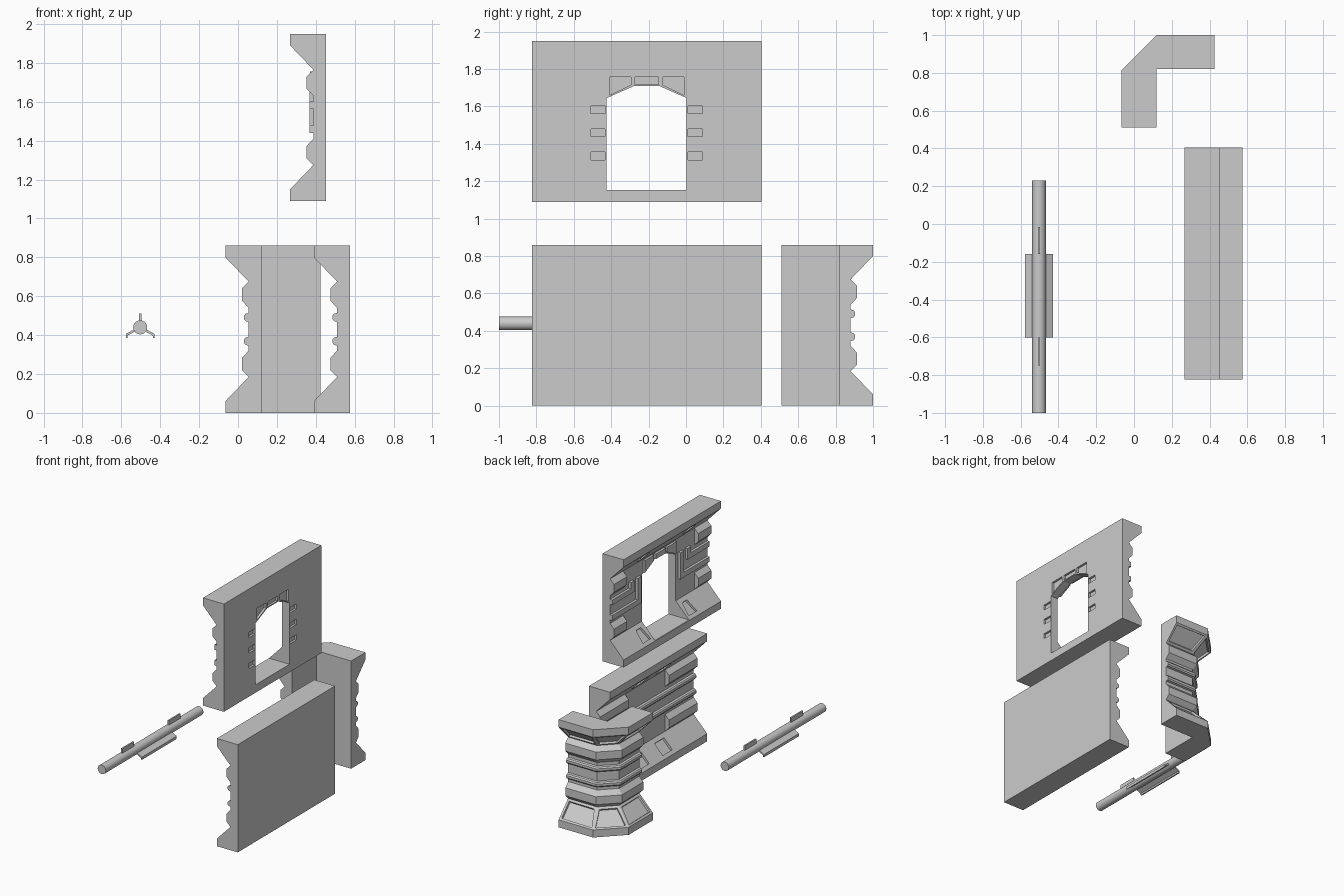
import bpy, bmesh, math
from mathutils import Matrix, Vector

if "Cube" in bpy.data.objects:
    bpy.data.objects.remove(bpy.data.objects["Cube"])

CY, HALF, H = -0.21, 0.614, 0.86      # wall centre, half length, height


def finish(name, bm):
    bmesh.ops.recalc_face_normals(bm, faces=bm.faces)
    me = bpy.data.meshes.new(name)
    bm.to_mesh(me)
    bm.free()
    ob = bpy.data.objects.new(name, me)
    bpy.context.collection.objects.link(ob)
    return ob


def prism(bm, pts, w0, w1, place):
    """Extrude a 2D outline from w0 to w1; place(u, v, w) gives the 3D point."""
    a = [bm.verts.new(place(u, v, w0)) for u, v in pts]
    b = [bm.verts.new(place(u, v, w1)) for u, v in pts]
    bm.faces.new(a)
    bm.faces.new(b[::-1])
    for i in range(len(pts)):
        j = (i + 1) % len(pts)
        bm.faces.new((a[i], b[i], b[j], a[j]))


def rect(u0, u1, v0, v1):
    return [(u0, v0), (u1, v0), (u1, v1), (u0, v1)]


def along_x(y, z, x):
    return (x, CY + y, z)


def along_y(x, z, y):
    return (x, CY + y, z)


def mirror_z(profile):
    return profile + [(d, H - z) for d, z in reversed(profile)]


def cut(ob, bm):
    cutter = finish("cutter", bm)
    m = ob.modifiers.new("cut", 'BOOLEAN')
    m.operation, m.solver, m.object = 'DIFFERENCE', 'EXACT', cutter
    bpy.context.view_layer.objects.active = ob
    bpy.ops.object.modifier_apply(modifier="cut")
    bpy.data.objects.remove(cutter)


# shared moulding outline: (inset depth, height), lower half then mirrored
SKIRT = [(0, 0), (0, .06), (.12, .185)]
RIDGE = [(.12, .185), (.085, .22), (.085, .283), (.12, .32)]
PIPE = [(.12, .346), (.104, .350), (.096, .360), (.096, .378), (.104, .388), (.12, .392)]


def slope_panels(bm, x0, z0, y, w_low, w_high):
    """Shallow recess cutters on the lower and upper sloped skirts."""
    for flip in (False, True):
        def place(u, v, w):
            x = .06 + (v - w) * .7071
            z = .1225 + (v + w) * .7071
            return (x0 + x, CY + y + u, z0 + (H - z if flip else z))
        prism(bm, [(-w_low, -.055), (w_low, -.055), (w_high, .05), (-w_high, .05)],
              -.018, .03, place)


def wall(name, x0, z0, ridge_len):
    """Flat-backed wall with skirts, end ridges on the moulded side."""
    bm = bmesh.new()
    pts = [(x0 + d, z0 + z) for d, z in mirror_z(SKIRT)]
    prism(bm, pts + [(x0 + .185, z0 + H), (x0 + .185, z0)], -HALF, HALF, along_y)
    ob = finish(name, bm)
    bm = bmesh.new()
    for flip in (False, True):
        for a in (-HALF, HALF - ridge_len):
            pts = [(x0 + d, z0 + (H - z if flip else z)) for d, z in RIDGE]
            prism(bm, pts, a, a + ridge_len, along_y)
    finish(name + "_ridges", bm)
    return ob


# plain wall
plain = wall("plain_wall", .39, 0, .36)
bm = bmesh.new()
for y in (-.145, .145):
    slope_panels(bm, .39, 0, y, .06, .06)
cut(plain, bm)
bm = bmesh.new()
for flip in (False, True):
    prism(bm, [(.39 + d, H - z if flip else z) for d, z in PIPE], -HALF, HALF, along_y)
finish("plain_wall_ribs", bm)

# window wall
WX, WZ = .268, 1.09
window = wall("window_wall", WX, WZ, .165)
arch = [[(.065, 1.672), (.065, 1.757), (.2, 1.757), (.2, 1.665), (.19, 1.66), (.08, 1.71)]]
side_block = [(.085, 1.757), (.2, 1.757), (.2, 1.66), (.085, 1.715)]
blocks = [side_block, [(-y, z) for y, z in side_block], rect(-.063, .063, 1.717, 1.757)]
bm = bmesh.new()
prism(bm, [(-.214, 1.153), (.214, 1.153), (.214, 1.645), (.07, 1.708), (-.07, 1.708),
           (-.214, 1.645)], .2, .5, along_x)
cut(window, bm)
bm = bmesh.new()
for s in (-1, 1):
    slope_panels(bm, WX, WZ, s * .29, .05, .03)
    for z in (1.335, 1.459, 1.582):
        prism(bm, rect(s * .222, s * .298, z - .021, z + .021), .436, .5, along_x)
for b in blocks:
    prism(bm, b, .436, .5, along_x)
cut(window, bm)

# arch stones on the moulded side
bm = bmesh.new()
for b in blocks:
    prism(bm, b, .37, .40, along_x)
finish("arch_stones", bm)

# stepped ribs that turn upwards beside the opening
bm = bmesh.new()
for s in (-1, 1):
    for z, turn in ((1.459, .245), (1.582, .335)):
        outline = [(HALF, z - .02), (turn, z - .02), (turn, 1.65), (turn + .045, 1.65),
                   (turn + .045, z + .02), (HALF, z + .02)]
        prism(bm, [(s * y, h) for y, h in outline], .368, .40, along_x)
finish("window_wall_ribs", bm)

# corner pillar: moulding swept round a chamfered L, mitred at the bends
T = math.tan(math.pi / 8)
plan = [((-.065, .51), (1, 0)), ((-.065, .815), (1, -T)), ((.12, 1), (T, -1)),
        ((.425, 1), (0, -1)), ((.425, .82), (0, 0)), ((.12, .82), (0, 0)), ((.12, .51), (0, 0))]
bm = bmesh.new()
profile = mirror_z(SKIRT + RIDGE[1:] + PIPE)
rings = [[bm.verts.new((p[0] + n[0] * d, p[1] + n[1] * d, z)) for p, n in plan]
         for d, z in profile]
slopes = []
for k in range(len(rings) - 1):
    for i in range(7):
        j = (i + 1) % 7
        f = bm.faces.new((rings[k][i], rings[k][j], rings[k + 1][j], rings[k + 1][i]))
        if i < 3 and k in (1, len(rings) - 3):
            slopes.append(f)
bm.faces.new(rings[0])
bm.faces.new(rings[-1])
bmesh.ops.recalc_face_normals(bm, faces=bm.faces)
bmesh.ops.inset_individual(bm, faces=slopes, thickness=.025)
bmesh.ops.inset_individual(bm, faces=slopes, thickness=.004, depth=-.015)
finish("corner_pillar", bm)

# rod
BX, BZ = -.503, .44
bm = bmesh.new()
bmesh.ops.create_cone(bm, cap_ends=True, segments=32, radius1=.036, radius2=.036, depth=1.23,
                      matrix=Matrix.Translation((BX, -.385, BZ)) @ Matrix.Rotation(math.pi / 2, 4, 'X'))
rod = finish("rod", bm)
bpy.context.view_layer.objects.active = rod
rod.select_set(True)
bpy.ops.object.shade_smooth_by_angle()

# rod fins: two short upright, two long bent ones underneath
bm = bmesh.new()


def rod_place(u, v, w):
    return (BX + u, w, BZ + v)


for y0, y1 in ((-.16, -.015), (-.75, -.6)):
    prism(bm, rect(-.006, .006, .02, .072), y0, y1, rod_place)
for s in (-1, 1):
    fin = [(.02, -.004), (.074, -.034), (.074, -.056), (.066, -.054), (.064, -.042), (.02, -.018)]
    prism(bm, [(s * u, v) for u, v in fin], -.6, -.16, rod_place)
finish("rod_fins", bm)
